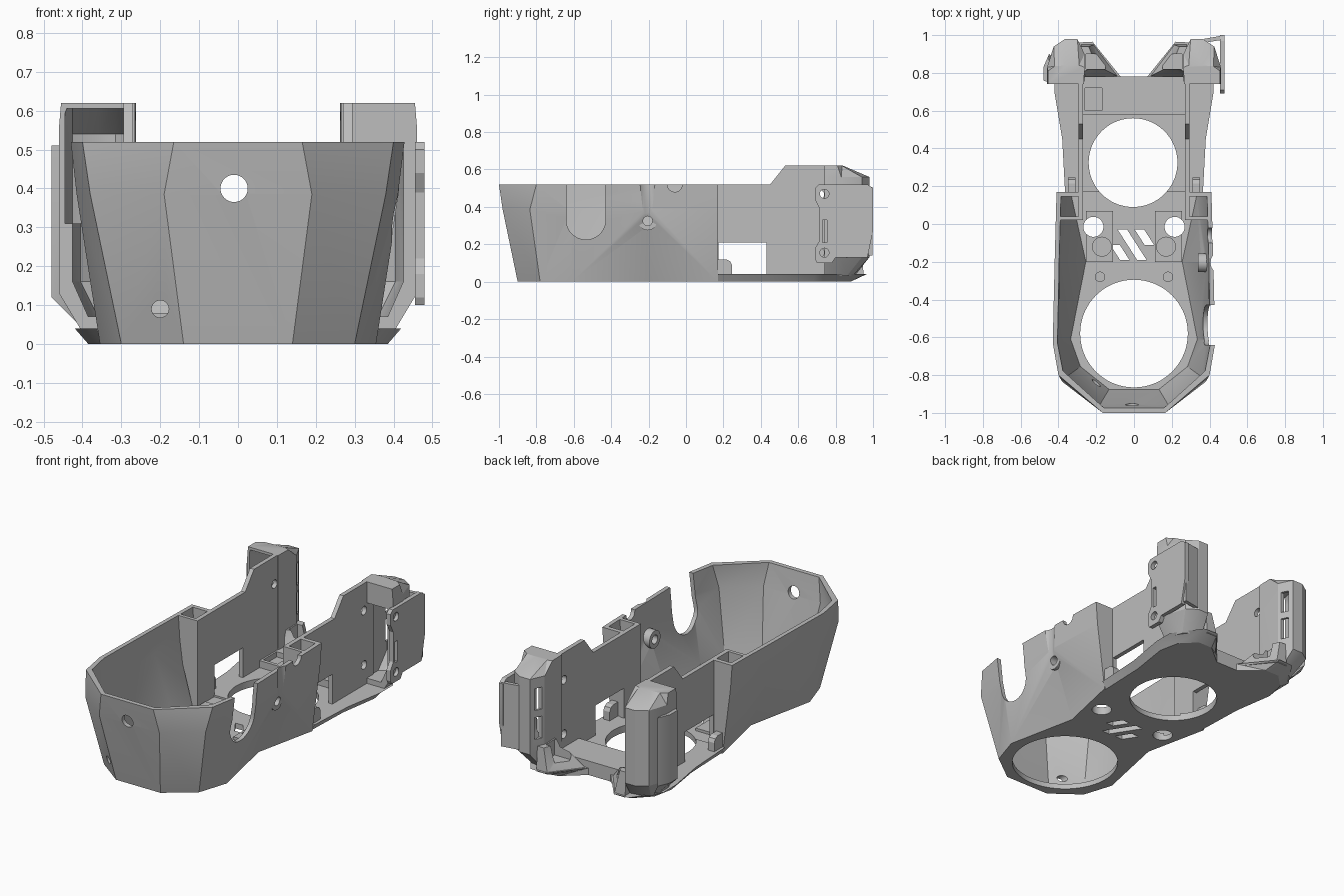
import bpy, bmesh, math
from mathutils import Matrix, Vector

cube = bpy.data.objects.get("Cube")
if cube:
    bpy.data.objects.remove(cube)

grey = bpy.data.materials.new("light_grey")
grey.use_nodes = True
COLOUR = (0.51, 0.51, 0.51, 1)
grey.diffuse_color = COLOUR
grey.node_tree.nodes["Principled BSDF"].inputs["Base Color"].default_value = COLOUR


def finish(name, bm):
    bmesh.ops.recalc_face_normals(bm, faces=bm.faces)
    mesh = bpy.data.meshes.new(name)
    bm.to_mesh(mesh)
    bm.free()
    mesh.materials.append(grey)
    ob = bpy.data.objects.new(name, mesh)
    bpy.context.collection.objects.link(ob)
    return ob


def loft(name, rings):
    """Closed solid through matching rings of 3D points."""
    bm = bmesh.new()
    loops = [[bm.verts.new(p) for p in ring] for ring in rings]
    n = len(loops[0])
    for a, b in zip(loops, loops[1:]):
        for i in range(n):
            j = (i + 1) % n
            bmesh.ops.triangulate(bm, faces=[bm.faces.new((a[i], a[j], b[j], b[i]))])
    bm.faces.new(loops[0])
    bm.faces.new(loops[-1])
    return finish(name, bm)


def level(pts, z, s=1):
    return [(x * s, y, z) for x, y in pts]


def mirrored(half):
    return half + [(-x, y) for x, y in reversed(half)]


def side_prism(name, profile, x0, x1):
    """Extrude a (y, z) profile along x."""
    return loft(name, [[(x, y, z) for y, z in profile] for x in (x0, x1)])


def box(name, x0, x1, y0, y1, z0, z1):
    return side_prism(name, [(y0, z0), (y1, z0), (y1, z1), (y0, z1)], x0, x1)


def rod(name, centre, r, depth, axis="Z", sides=48):
    bm = bmesh.new()
    turn = Vector((0, 0, 1)).rotation_difference(
        Vector([float(axis == a) for a in "XYZ"])).to_matrix().to_4x4()
    bmesh.ops.create_cone(bm, cap_ends=True, segments=sides, radius1=r, radius2=r,
                          depth=depth, matrix=Matrix.Translation(centre) @ turn)
    return finish(name, bm)


def rear_hole():
    return rod("c", (-.005, .325, 0), .235, .3, sides=72)


def cut(ob, *cutters):
    bpy.context.view_layer.objects.active = ob
    for c in cutters:
        mod = ob.modifiers.new("cut", "BOOLEAN")
        mod.operation = "DIFFERENCE"
        mod.solver = "EXACT"
        mod.object = c
        bpy.ops.object.modifier_apply(modifier=mod.name)
        bpy.data.objects.remove(c)


# Front cup: faceted shell with a pinched waist
bottom = [(.14, -.90), (.30, -.78), (.355, -.61), (.27, -.20), (.35, .17)]
middle = [(.19, -.98), (.38, -.835), (.415, -.62), (.41, -.20), (.40, .17)]
rim = [(.165, -1.0), (.40, -.80), (.43, -.63), (.42, -.20), (.41, .17)]
shell = loft("front_cup", [level(mirrored(p), z)
                           for p, z in ((bottom, 0), (middle, .385), (rim, .52))])


def inset(half):
    return mirrored([(x * .945, y + .025 if y < -.7 else min(y, .145)) for x, y in half])


cut(shell,
    loft("c", [level(inset(bottom), .03), level(inset(middle), .385), level(inset(rim), .53)]),
    box("c", -.27, .27, .1, .2, .03, .6))

# Cup openings: lens hole, drain hole, side slot, cable notches
cut(shell,
    rod("c", (-.01, -.95, .40), .035, .3, "Y"),
    rod("c", (-.20, -.85, .09), .022, .3, "Y"),
    rod("c", (.42, -.535, .33), .105, .2, "X"),
    box("c", .32, .52, -.64, -.43, .33, .6),
    rod("c", (.465, -.205, .50), .06, .30),
    rod("c", (.40, -.205, .325), .025, .2, "X"),
    rod("c", (.42, -.06, .52), .04, .1, "X"))

# Floor openings in the cup
cut(shell, rod("c", (0, -.58, 0), .285, .3, sides=72), rear_hole())
for s in (-1, 1):
    cut(shell, rod("c", (.215 * s, -.015, 0), .053, .3),
        rod("c", (.18 * s, -.28, .04), .025, .05))
for x, y0, y1 in ((-.075, -.19, -.11), (-.01, -.19, -.03), (.055, -.11, -.03)):
    h = (y1 - y0) * .32
    para = [(x - h - .025, y1), (x - h + .025, y1), (x + h + .025, y0), (x + h - .025, y0)]
    cut(shell, loft("c", [level(para, -.1), level(para, .2)]))

# Rear floor with flared flanks and a V-shaped tail
low = [(.34, .17), (.35, .45), (.385, .68), (.36, .80), (.28, .88), (.19, .88), (.07, .78)]
high = [(.365, .17), (.38, .45), (.42, .69), (.42, .80), (.31, .96), (.22, .965), (.07, .78)]
floor = loft("rear_floor", [level(mirrored(low), 0), level(mirrored(high), .04)])
cut(floor, rear_hole())

# Raised cross bar with a square recess
bar = box("rear_cross_bar", -.275, .275, .58, .78, .03, .08)
cut(bar, box("c", -.26, -.17, .60, .72, .05, .2))

wall_profile = [(.03, .02), (.03, .52), (.45, .52), (.53, .62), (.80, .62), (.80, .02)]
ear_low = [(.27, .74), (.25, .87), (.28, .90), (.34, .89), (.38, .86), (.40, .80), (.40, .74)]
ear_full = [(.265, .74), (.262, .90), (.30, .98), (.365, .98), (.425, .94), (.46, .83), (.46, .74)]
ear_top = [(.265, .74), (.262, .83), (.29, .84), (.36, .84), (.42, .835), (.455, .81), (.455, .74)]


def hollow(x, y):
    """Cavity outline reaching out to x and back to y."""
    return [(.285, .68), (.29, y - .02), (.315, y), (.36, y), (x - .02, y - .03),
            (x, y - .12), (x, .68)]


for s, side in ((-1, "right"), (1, "left")):
    # Tall side wall with window and screw holes
    wall = side_prism(side + "_wall", wall_profile, .27 * s, .295 * s)
    cut(wall, box("c", .2 * s, .35 * s, .175, .43, .04, .21),
        rod("c", (.28 * s, .715, .465), .024, .2, "X"))
    if s > 0:
        cut(wall, rod("c", (.28, .715, .155), .024, .2, "X"))

    # Pocket wall joining cup and side wall
    loft(side + "_pocket_wall",
         [[(x * s, y, z) for x, y in ((.27, .02), (w, .02), (w, .04), (.27, .04))]
          for z, w in ((.02, .30), (.38, .40), (.52, .41))])

    # Locating tab on the floor
    side_prism(side + "_floor_tab",
               [(.17, .03), (.245, .03), (.245, .09), (.235, .11), (.215, .12), (.17, .12)],
               .31 * s, .35 * s)

    # Raised mounting pad around the floor hole
    pad = box(side + "_floor_pad", .11 * s, .255 * s, -.20, .07, .02, .045)
    cut(pad, rod("c", (.215 * s, -.015, 0), .053, .3),
        rod("c", (.17 * s, -.12, .05), .05, .03), rear_hole())

    # Rear ear with sloped back of the crown, open to the front
    ear = loft(side + "_ear", [level(p, z, s) for p, z in (
        (ear_low, .03), (ear_full, .13), (ear_full, .56), (ear_top, .62))])
    cut(ear, loft("c", [level(hollow(.385, .87), .07, s), level(hollow(.425, .95), .16, s),
                        level(hollow(.425, .95), .50, s)]))
    for z in (.21, .375):
        cut(ear, box("c", .2 * s, .32 * s, .915, .955, z, z + .125))

    # Sloped gusset between tail and ear
    base = [(.08, .78), (.21, .95), (.28, .95), (.28, .76)]
    crest = [(.20, .84), (.24, .94), (.28, .94), (.28, .80)]
    gusset = loft(side + "_tail_gusset", [level(base, .03, s), level(crest, .17, s)])
    cut(gusset, box("c", .15 * s, .255 * s, .82, .90, .08, .3))

# Deep pocket in the upper part of the right ear
cut(bpy.data.objects["right_ear"],
    loft("c", [level(hollow(.445, .95), .31, -1), level(hollow(.445, .95), .54, -1),
               level(hollow(.445, .84), .605, -1)]))

# Outer rib on the right ear
rib = [(.45, .75), (.48, .76), (.48, .83), (.45, .90)]
foot = [(.40, .75), (.41, .76), (.41, .82), (.40, .86)]
loft("right_ear_rib", [level(foot, .05, -1), level(rib, .12, -1), level(rib, .51, -1)])

# Mounting plate on the left ear, closed at the back
plate = side_prism("left_mount_plate",
                   [(.70, .10), (.78, .10), (.80, .13), (.97, .13), (1, .27), (1, .50), (.97, .52),
                    (.71, .52), (.69, .50), (.69, .44), (.715, .39), (.715, .22), (.69, .18),
                    (.69, .12)], .455, .48)
cut(plate, rod("c", (.47, .74, .47), .024, .2, "X"), rod("c", (.47, .74, .155), .024, .2, "X"),
    box("c", .4, .5, .73, .755, .21, .33))
back = [(.37, .96), (.47, .975), (.47, .998), (.37, .98)]
loft("left_plate_back", [level(back, .14), level(back, .505)])

# Boss behind the side cable hole
boss = rod("cable_boss", (.365, -.205, .325), .05, .05, "X")
cut(boss, rod("c", (.365, -.205, .325), .025, .2, "X"))

# Smooth the round openings and ear backs, keep facets crisp
bpy.ops.object.select_all(action="DESELECT")
for ob in bpy.context.collection.objects:
    if ob.type == "MESH" and ob.data.materials and ob.data.materials[0] == grey:
        ob.select_set(True)
        bpy.context.view_layer.objects.active = ob
bpy.ops.object.shade_smooth_by_angle(angle=math.radians(25))
